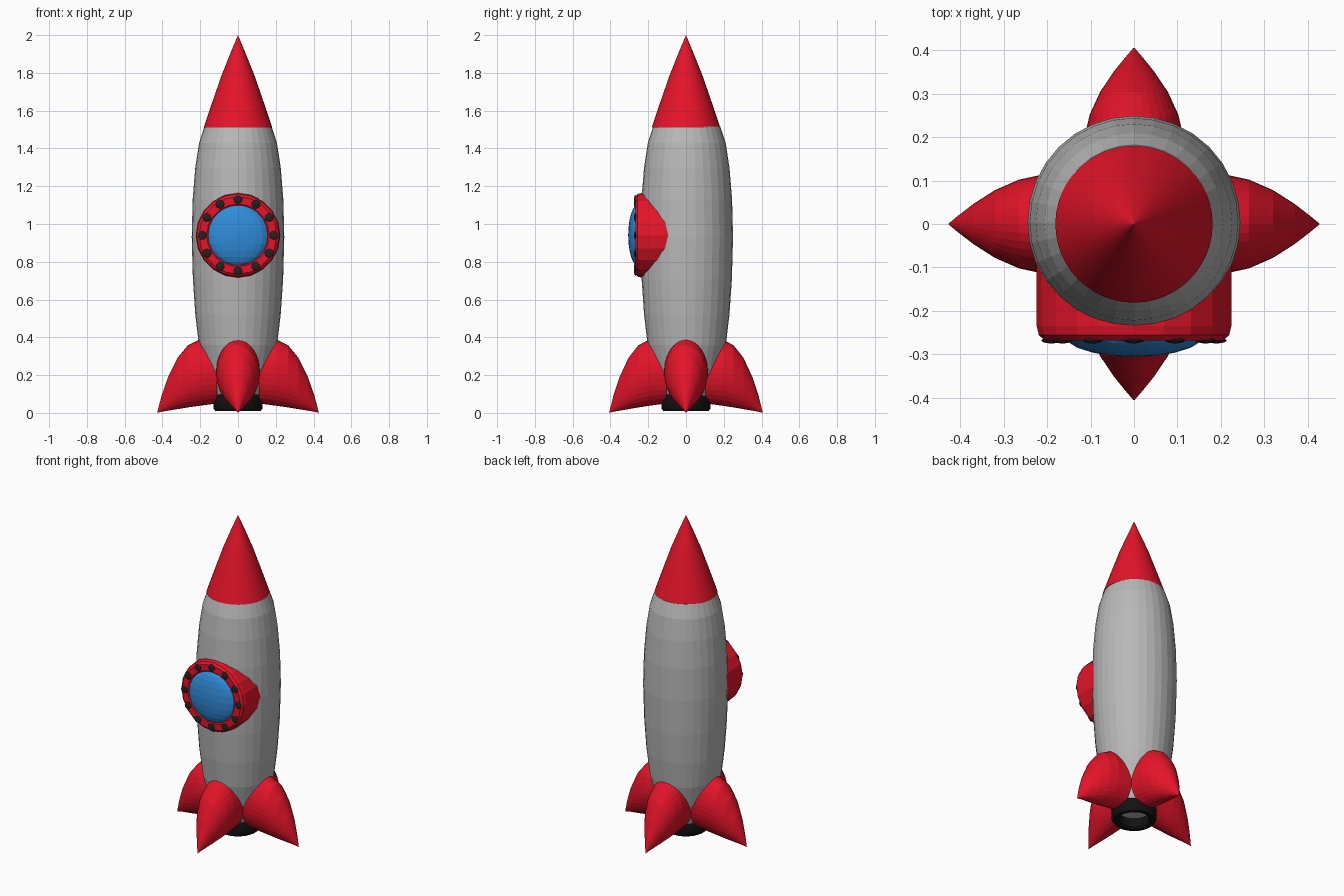
import bpy, bmesh, math
from mathutils import Matrix, Vector

if "Cube" in bpy.data.objects:
    bpy.data.objects.remove(bpy.data.objects["Cube"])


def material(name, rgb):
    m = bpy.data.materials.new(name)
    m.diffuse_color = (*rgb, 1)
    m.use_nodes = True
    m.node_tree.nodes["Principled BSDF"].inputs["Base Color"].default_value = m.diffuse_color
    return m


RED = material("red", (0.78, 0.007, 0.022))
GREY = material("light grey", (0.48, 0.48, 0.48))
BLUE = material("window blue", (0.03, 0.26, 0.70))
BLACK = material("black", (0.006, 0.006, 0.006))
DARK = material("dark bolt", (0.016, 0.016, 0.016))


def finish(name, bm, mat, smooth=None):
    bmesh.ops.remove_doubles(bm, verts=bm.verts, dist=1e-5)
    bmesh.ops.recalc_face_normals(bm, faces=bm.faces)
    me = bpy.data.meshes.new(name)
    bm.to_mesh(me)
    bm.free()
    me.materials.append(mat)
    ob = bpy.data.objects.new(name, me)
    bpy.context.collection.objects.link(ob)
    if smooth:
        bpy.ops.object.select_all(action='DESELECT')
        ob.select_set(True)
        bpy.context.view_layer.objects.active = ob
        bpy.ops.object.shade_smooth_by_angle(angle=math.radians(smooth))
    return ob


def loft(rings, closed=False):
    """Skin a list of equally long point loops; cap both ends unless closed."""
    bm = bmesh.new()
    loops = [[bm.verts.new(p) for p in r] for r in rings]
    n = len(loops[0])
    pairs = list(zip(loops, loops[1:]))
    if closed:
        pairs.append((loops[-1], loops[0]))
    for a, b in pairs:
        for i in range(n):
            j = (i + 1) % n
            bm.faces.new((a[i], a[j], b[j], b[i]))
    if not closed:
        bm.faces.new(loops[0])
        bm.faces.new(loops[-1])
    return bm


def revolve(profile, sides, closed=False):
    """Turn (radius, z) points around the z axis."""
    angles = [2 * math.pi * i / sides for i in range(sides)]
    return loft([[(r * math.cos(a), r * math.sin(a), z) for a in angles]
                 for r, z in profile], closed)


# Hull
hull = [(0.115, 0.075), (0.138, 0.13), (0.175, 0.23), (0.207, 0.36),
        (0.226, 0.52), (0.239, 0.71), (0.245, 0.93), (0.240, 1.13),
        (0.226, 1.30), (0.206, 1.43), (0.178, 1.515)]
body = finish("body", revolve(hull, 32), GREY)
body.location.y = 0.004

# Nose cone, slightly bulged
nose = [(0.181, 1.512), (0.138, 1.64), (0.086, 1.79), (0.042, 1.90), (0.0002, 2.0)]
finish("nose_cone", revolve(nose, 48), RED, 40)

# Engine nozzle, a hollow rounded band
nozzle = [(0.088, 0.02), (0.098, 0.01), (0.120, 0.01), (0.131, 0.025),
          (0.131, 0.075), (0.118, 0.105), (0.100, 0.105), (0.088, 0.09)]
finish("nozzle", revolve(nozzle, 32, closed=True), BLACK, 40)

# Fins: ellipse sections growing inward from a pointed tip
# (distance out, bottom z, top z, half width)
SECTIONS = [(0.427, 0.000, 0.004, 0.001), (0.405, 0.006, 0.090, 0.019),
            (0.370, 0.012, 0.190, 0.046), (0.320, 0.020, 0.292, 0.078),
            (0.265, 0.029, 0.358, 0.102), (0.210, 0.037, 0.386, 0.114),
            (0.110, 0.050, 0.390, 0.117)]
for k, name in enumerate(("right_fin", "back_fin", "left_fin", "front_fin")):
    squash = 0.95 if k % 2 else 1.0
    rings = []
    for d, lo, hi, w in SECTIONS:
        rings.append([(d * squash, w * math.cos(2 * math.pi * i / 32),
                       (lo + hi) / 2 + (hi - lo) / 2 * math.sin(2 * math.pi * i / 32))
                      for i in range(32)])
    fin = loft(rings)
    bmesh.ops.rotate(fin, verts=fin.verts, matrix=Matrix.Rotation(k * math.pi / 2, 3, 'Z'))
    finish(name, fin, RED)

# Porthole frame: turned ring facing the front, sunk into the hull
CENTRE = Vector((0, 0, 0.94))
FRONT = Matrix.Translation(CENTRE) @ Matrix.Rotation(math.pi / 2, 4, 'X')
frame = [(0.150, 0.09), (0.224, 0.09), (0.224, 0.235), (0.219, 0.256),
         (0.205, 0.268), (0.166, 0.268), (0.156, 0.260), (0.150, 0.245)]
bm = revolve(frame, 20, closed=True)
bmesh.ops.transform(bm, matrix=FRONT, verts=bm.verts)
finish("window_frame", bm, RED)

# Domed glass
bm = bmesh.new()
bmesh.ops.create_uvsphere(bm, u_segments=20, v_segments=12, radius=1)
bmesh.ops.scale(bm, vec=(0.162, 0.052, 0.162), verts=bm.verts)
bmesh.ops.translate(bm, vec=CENTRE + Vector((0, -0.254, 0)), verts=bm.verts)
finish("window_glass", bm, BLUE)

# Twelve bolts around the frame
bm = bmesh.new()
for i in range(12):
    a = math.pi * i / 6
    spot = Matrix.Translation((0.190 * math.cos(a), 0.190 * math.sin(a), 0.268))
    bmesh.ops.create_uvsphere(bm, u_segments=12, v_segments=8, radius=0.023,
                              matrix=FRONT @ spot @ Matrix.Diagonal((1, 1, 0.3, 1)))
finish("window_bolts", bm, DARK)
